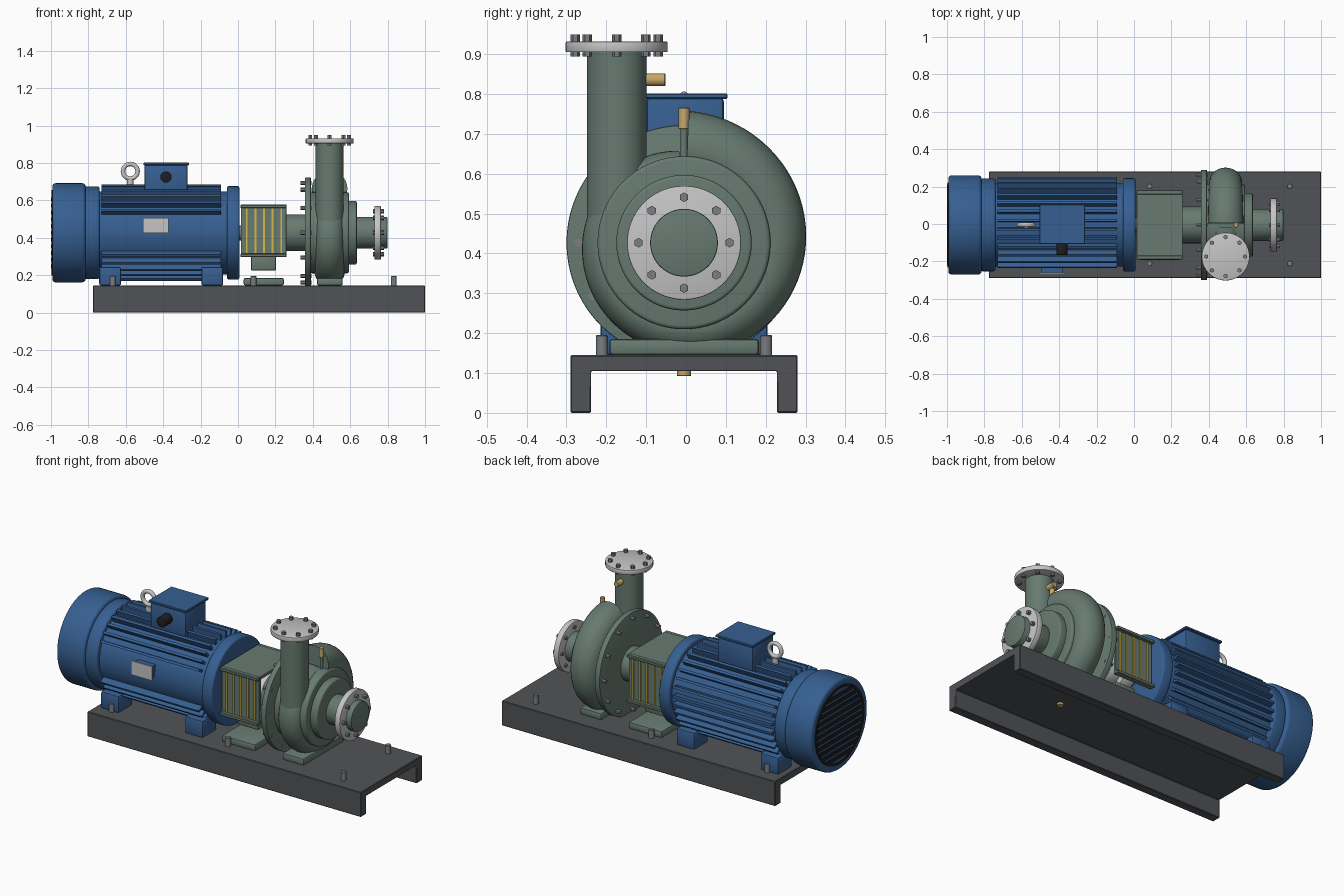
import bpy, bmesh, math
from mathutils import Vector, Matrix

if "Cube" in bpy.data.objects:
    bpy.data.objects.remove(bpy.data.objects["Cube"])

YC, ZC = -0.005, 0.427          # shaft axis
PX, DY = 0.49, -0.174           # volute centre plane, discharge pipe y


def material(name, rgb):
    m = bpy.data.materials.new(name)
    m.diffuse_color = (*rgb, 1)
    m.use_nodes = True
    m.node_tree.nodes["Principled BSDF"].inputs["Base Color"].default_value = m.diffuse_color
    return m


BLUE = material("motor blue", (0.037, 0.115, 0.285))
GREEN = material("pump green", (0.135, 0.195, 0.163))
BASE = material("base grey", (0.082, 0.086, 0.094))
LIGHT = material("flange grey", (0.56, 0.56, 0.56))
STEEL = material("bolt steel", (0.2, 0.205, 0.215))
BRASS = material("brass", (0.56, 0.39, 0.14))
YELLOW = material("safety yellow", (0.68, 0.48, 0.06))
BLACK = material("black plastic", (0.014, 0.014, 0.016))


def cyl(bm, p0, p1, r, n=48):
    p0, p1 = Vector(p0), Vector(p1)
    d = p1 - p0
    rot = d.to_track_quat('Z', 'Y').to_matrix().to_4x4()
    bmesh.ops.create_cone(bm, cap_ends=True, segments=n, radius1=r, radius2=r, depth=d.length,
                          matrix=Matrix.Translation((p0 + p1) / 2) @ rot)


def box(bm, x0, x1, y0, y1, z0, z1, rot=None):
    m = Matrix.Translation(((x0 + x1) / 2, (y0 + y1) / 2, (z0 + z1) / 2)) @ \
        Matrix.Diagonal((x1 - x0, y1 - y0, z1 - z0, 1))
    bmesh.ops.create_cube(bm, size=1, matrix=rot @ m if rot else m)


def loft(bm, rings, close=False):
    """Skin a list of point rings, capping both ends."""
    vs = [[bm.verts.new(p) for p in ring] for ring in rings]
    n = len(vs[0])
    for a, b in zip(vs, vs[1:]):
        for i in range(n):
            bm.faces.new((a[i], a[(i + 1) % n], b[(i + 1) % n], b[i]))
    bm.faces.new(vs[0])
    bm.faces.new(vs[-1])


def lathe(bm, profile, n=72):
    """Revolve (x, radius) points round the shaft axis."""
    loft(bm, [[(x, YC + r * math.cos(2 * math.pi * i / n), ZC + r * math.sin(2 * math.pi * i / n))
               for i in range(n)] for x, r in profile])


def done(name, bm, mat, bevel=0, seg=2):
    bmesh.ops.recalc_face_normals(bm, faces=bm.faces)
    if bevel:
        es = [e for e in bm.edges if e.is_manifold and e.calc_face_angle() > 0.9]
        bmesh.ops.bevel(bm, geom=es, offset=bevel, segments=seg, profile=0.5, affect='EDGES')
    me = bpy.data.meshes.new(name)
    bm.to_mesh(me)
    bm.free()
    me.polygons.foreach_set("use_smooth", [True] * len(me.polygons))
    me.set_sharp_from_angle(angle=math.radians(35))
    me.materials.append(mat)
    ob = bpy.data.objects.new(name, me)
    bpy.context.collection.objects.link(ob)


def make(name, mat, fn, items, bevel=0, seg=2):
    """One object from several calls of the same primitive."""
    bm = bmesh.new()
    for args in items:
        fn(bm, *args)
    done(name, bm, mat, bevel, seg)


def ring(n, r, start=0):
    return [(r * math.cos(start + 2 * math.pi * k / n), r * math.sin(start + 2 * math.pi * k / n))
            for k in range(n)]


# Base channel
bm = bmesh.new()
sec = [(-.285, 0), (-.285, .145), (.285, .145), (.285, 0), (.233, 0), (.233, .105), (-.233, .105), (-.233, 0)]
loft(bm, [[(x, y + YC, z) for y, z in sec] for x in (-0.775, 1.0)])
done("base_channel", bm, BASE, 0.003, 1)
make("base_bolts", STEEL, cyl, [((x, YC + s * .206, .14), (x, YC + s * .206, .195), .015, 20)
                                for x in (-.67, .083, .833) for s in (-1, 1)], 0.002, 1)

# Motor body, end bells and fan cowl
make("motor_body", BLUE, lathe, [([(-.76, .222), (-.04, .222)],)])
make("motor_rear_bell", BLUE, lathe, [([(-.82, .248), (-.74, .248)],)], 0.012, 3)
make("motor_front_bell", BLUE, lathe, [([(-.06, .25), (.008, .25)],)], 0.012, 3)
make("fan_cowl", BLUE, lathe, [([(-.993, .265), (-.815, .265)],)], 0.018, 4)

# Cooling fins, left off where the nameplate sits
bm = bmesh.new()
for k in range(32):
    a = 2 * math.pi * (k + 0.5) / 32
    if abs(a - math.pi) < math.radians(25):
        continue
    rot = Matrix.Translation((0, YC, ZC)) @ Matrix.Rotation(a, 4, 'X')
    box(bm, -.73, -.09, .21, .258, -.007, .007, rot)
done("cooling_fins", bm, BLUE)

# Rear grille: black ring and slats
bm = bmesh.new()
n = 64
rim = [[(x, YC + r * c, ZC + r * s) for c, s in ring(n, 1)]
       for x, r in ((-.992, .228), (-.997, .228), (-.997, .212), (-.992, .212))]
loft(bm, rim)
bmesh.ops.delete(bm, geom=[f for f in bm.faces if len(f.verts) > 4], context='FACES_ONLY')
for k in range(-5, 6):
    z = k * .036
    w = math.sqrt(.216 ** 2 - z * z)
    box(bm, -1.0, -.99, YC - w, YC + w, ZC + z - .01, ZC + z + .01)
done("fan_grille", bm, BLACK)

# Motor feet
make("motor_feet", BLUE, box, [(x, x + .117, YC + s * .145 - .065, YC + s * .145 + .065, .145, .245)
                               for x in (-.742, -.196) for s in (-1, 1)], 0.01)

# Terminal box, lid and cable gland
make("terminal_box", BLUE, box, [(-.5, -.27, -.1, .095, .62, .793)], 0.012)
make("terminal_box_lid", BLUE, box, [(-.506, -.262, -.108, .104, .788, .802)], 0.003, 1)
make("cable_gland", BLACK, cyl, [((-.385, -.09, .725), (-.385, -.165, .725), .03, 24)], 0.004)

# Lifting eye
bm = bmesh.new()
maj = [[(-.576 + (.039 + .012 * cu) * ct, YC + .012 * su, .756 + (.039 + .012 * cu) * st)
        for cu, su in ring(12, 1)] for ct, st in ring(32, 1)]
loft(bm, maj + [maj[0]])
bmesh.ops.delete(bm, geom=[f for f in bm.faces if len(f.verts) > 4], context='FACES_ONLY')
bmesh.ops.remove_doubles(bm, verts=bm.verts, dist=1e-5)
cyl(bm, (-.576, YC, .63), (-.576, YC, .712), .017, 20)
done("lifting_eye", bm, LIGHT)

# Nameplate on a blue pad
make("nameplate_pad", BLUE, box, [(-.495, -.383, -.26, -.2, .432, .498)])
make("nameplate", LIGHT, box, [(-.507, -.372, -.267, -.259, .425, .507)])

# Shaft and coupling under the guard
make("motor_shaft", STEEL, lathe, [([(0, .04), (.3, .04)],)])
make("coupling_hubs", LIGHT, lathe, [([(.05, .09), (.125, .09)],), ([(.145, .09), (.22, .09)],)], 0.006)

# Coupling guard: open-ended cover with rails and yellow slats
make("coupling_guard", GREEN, box,
     [(.013, .26, YC - .165, YC + .165, .56, .577)] +
     [(.015, .258, YC + s * .158 - .008, YC + s * .158 + .008, .3, .565) for s in (-1, 1)], 0.002, 1)
make("guard_rails", GREEN, box, [(.013, .26, YC + s * .174 - .012, YC + s * .174 + .012, z, z + .018)
                                 for s in (-1, 1) for z in (.297, .559)], 0.003, 1)
make("guard_slats", YELLOW, box, [(.042 + k * .046, .052 + k * .046, YC + s * .169 - .004, YC + s * .169 + .004,
                                   .318, .556) for s in (-1, 1) for k in range(5)])
make("guard_support", GREEN, box, [(.07, .203, YC - .1, YC + .1, .225, .305)], 0.006)

# Support plates on the base
make("bearing_foot", GREEN, box, [(.03, .245, YC - .188, YC + .188, .145, .186)], 0.01)
make("pump_foot", GREEN, box, [(.422, .56, YC - .188, YC + .188, .145, .186)], 0.01)

# Bearing housing and back plate with its bolts
make("bearing_housing", GREEN, lathe, [([(.24, .098), (.38, .098)],)])
make("back_plate", GREEN, lathe, [([(.358, .295), (.39, .295)],)], 0.004)
make("back_plate_bolts", STEEL, cyl, [((.335, YC + c, ZC + s), (.392, YC + c, ZC + s), .011, 6)
                                      for c, s in ring(12, .266)])

# Pump casing and suction cover
make("pump_casing", GREEN, lathe, [([(.385, .217), (.593, .217)],)], 0.01, 3)
make("suction_cover", GREEN, lathe, [([(.58, .17), (.635, .17)],)], 0.008, 3)

# Spiral volute, thick at the top and tapering clockwise
bm = bmesh.new()
rings = []
for i in range(81):
    t = i / 80
    a = math.radians(88 - 355 * t)
    rad, tube = .238 - .05 * t, .093 - .05 * t
    rings.append([(PX + (.095 - .03 * t) * s, YC + (rad + tube * c) * math.cos(a),
                   ZC + (rad + tube * c) * math.sin(a)) for c, s in ring(28, 1)])
loft(bm, rings)
done("spiral_volute", bm, GREEN)

# Suction pipe, flange and bolts
make("suction_pipe", GREEN, lathe, [([(.62, .085), (.798, .085)],)], 0.004)
make("suction_flange", LIGHT, lathe, [([(.73, .143), (.764, .143)],)], 0.003)
make("suction_bolts", STEEL, cyl, [((.722, YC + c, ZC + s), (.781, YC + c, ZC + s), .012, 6)
                                   for c, s in ring(8, .114)])

# Discharge pipe, flange and bolts
make("discharge_pipe", GREEN, cyl, [((PX, DY, .45), (PX, DY, .92), .075)])
make("discharge_flange", LIGHT, cyl, [((PX, DY, .905), (PX, DY, .932), .128, 64)], 0.003)
make("discharge_bolts", STEEL, cyl, [((PX + c, DY + s, .894), (PX + c, DY + s, .949), .012, 6)
                                     for c, s in ring(8, .104)])

# Brass plugs: vent, gauge tapping and drain
make("vent_boss", GREEN, cyl, [((.545, YC, .63), (.545, YC, .715), .009, 16)])
make("vent_plug", BRASS, cyl, [((.545, YC, .712), (.545, YC, .766), .014, 20)], 0.002, 1)
make("gauge_plug", BRASS, cyl, [((PX, -.11, .836), (PX, -.052, .836), .016, 20)], 0.002, 1)
make("drain_plug", BRASS, cyl, [((PX, YC, .17), (PX, YC, .092), .018, 20)], 0.002, 1)
